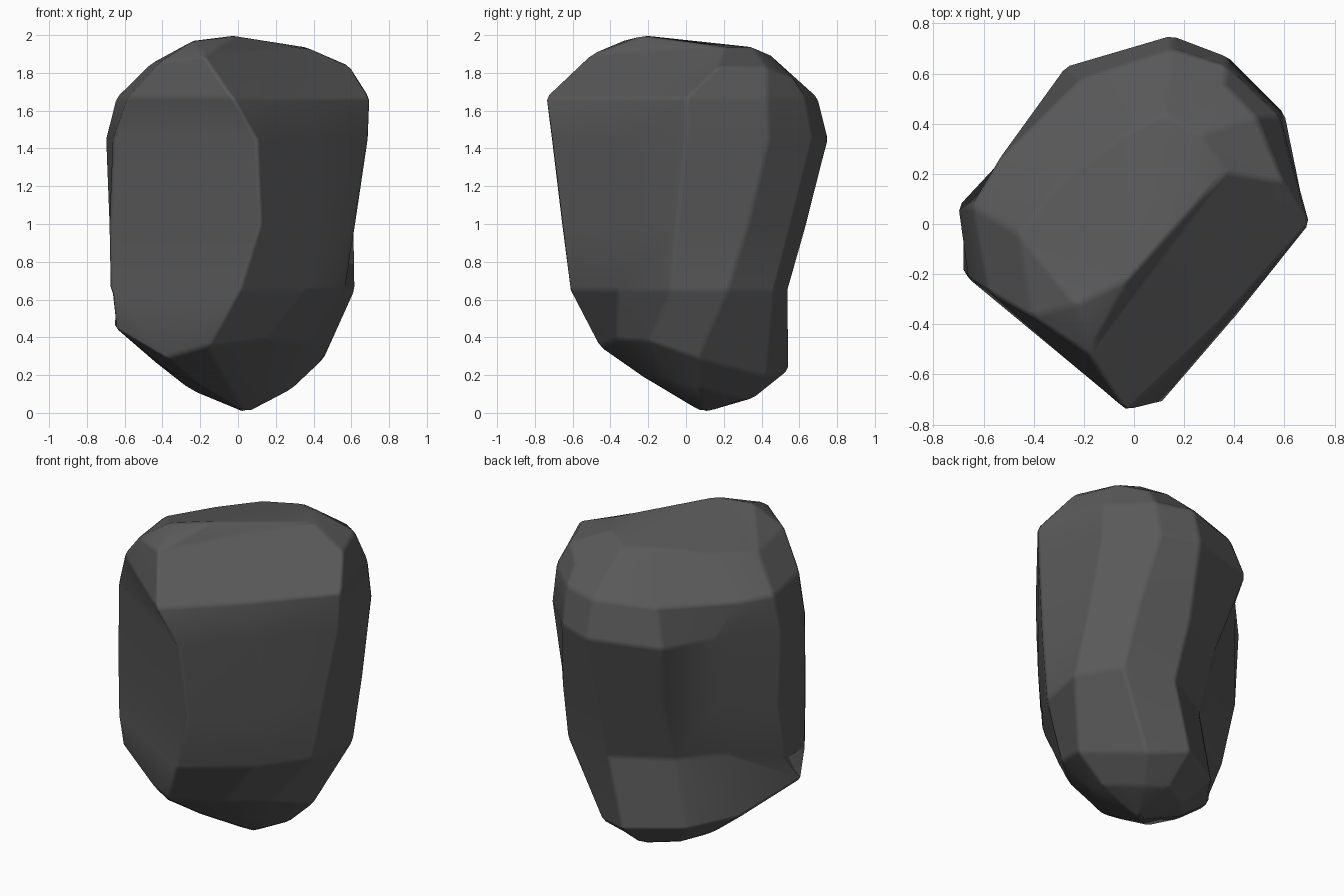
import bpy, bmesh
from mathutils import Vector

if "Cube" in bpy.data.objects:
    bpy.data.objects.remove(bpy.data.objects["Cube"])

# Horizontal outlines: front ridge, right side, back, hollow back left, left
OUTLINES = {
    0.65: [(0.01, -.62), (.36, -.36), (.56, -.08), (.62, .22), (.47, .47),
           (.15, .54), (-.17, .36), (-.38, .13), (-.66, -.02), (-.675, -.2)],
    1.0: [(.12, -.665), (.42, -.33), (.62, -.05), (.61, .33), (.44, .56),
          (.13, .64), (-.18, .48), (-.39, .25), (-.68, .07), (-.68, -.2)],
    1.45: [(.1, -.72), (.41, -.36), (.69, 0), (.6, .44), (.37, .67),
           (.15, .755), (-.28, .63), (-.43, .36), (-.7, .07), (-.66, -.22)],
    1.67: [(-.03, -.75), (.34, -.4), (.7, 0), (.58, .43), (.37, .63),
           (.15, .7), (-.21, .58), (-.54, .26), (-.645, .07), (-.58, -.27)],
}
# Slanted rims of the underside and of the crown
LOWER_RIM = [(-.16, -.46, .35), (.16, -.37, .39), (.36, -.2, .38), (.46, .06, .29),
             (.27, .43, .19), (.05, .55, .23), (-.26, .36, .24), (-.44, .12, .27),
             (-.66, -.19, .46), (-.375, -.27, .29)]
UPPER_RIM = [(-.18, -.52, 1.89), (.37, .21, 1.935), (.6, .17, 1.835), (.49, .43, 1.83),
             (.36, .56, 1.78), (.12, .44, 1.9), (-.06, .34, 1.905), (-.28, .18, 1.87),
             (-.46, -.04, 1.85), (-.41, -.37, 1.86)]
FOOT = Vector((.04, .09, 0))
# High points of the crown, and which one each rim edge rises to
PEAK, SHOULDER, CREST = (-.02, -.22, 2), (.26, .36, 1.935), (-.23, -.32, 1.975)
RISE = [0, 1, 1, 1, 1, 0, 0, 0, 2, 2]


def build_rock():
    bm = bmesh.new()
    foot_ring = []
    for p in LOWER_RIM:
        q = Vector(p).lerp(FOOT, .4)
        q.z = p[2] * (.48 - .35 * q.y)
        foot_ring.append(q)
    levels = [foot_ring, LOWER_RIM]
    levels += [[(x, y, z) for x, y in pts] for z, pts in OUTLINES.items()]
    levels.append(UPPER_RIM)
    rings = [[bm.verts.new(p) for p in level] for level in levels]
    n = len(LOWER_RIM)
    foot = bm.verts.new(FOOT)
    hubs = [bm.verts.new(p) for p in (PEAK, SHOULDER, CREST)]
    top = rings[-1]
    for i in range(n):
        j = (i + 1) % n
        # Sides
        for a, b in zip(rings, rings[1:]):
            bm.faces.new((a[i], a[j], b[j], b[i]))
        # Foot
        bm.faces.new((foot, rings[0][j], rings[0][i]))
        # Crown
        h, k = hubs[RISE[i]], hubs[RISE[j]]
        bm.faces.new((h, top[i], top[j]))
        if h != k:
            bm.faces.new((h, top[j], k))
    bmesh.ops.recalc_face_normals(bm, faces=bm.faces)
    for face in bm.faces:
        face.smooth = True
    mesh = bpy.data.meshes.new("rock")
    bm.to_mesh(mesh)
    bm.free()
    return mesh


rock = bpy.data.objects.new("rock", build_rock())
bpy.context.collection.objects.link(rock)
stone = bpy.data.materials.new("dark_stone")
stone.diffuse_color = (.1, .1, .1, 1)
stone.use_nodes = True
stone.node_tree.nodes["Principled BSDF"].inputs["Base Color"].default_value = stone.diffuse_color
rock.data.materials.append(stone)

# Slightly worn edges between flat facets
worn = rock.modifiers.new("worn_edges", "BEVEL")
worn.width = .018
worn.segments = 1
worn.limit_method = "ANGLE"
worn.angle_limit = .3
flat = rock.modifiers.new("flat_facets", "WEIGHTED_NORMAL")
flat.weight = 80
